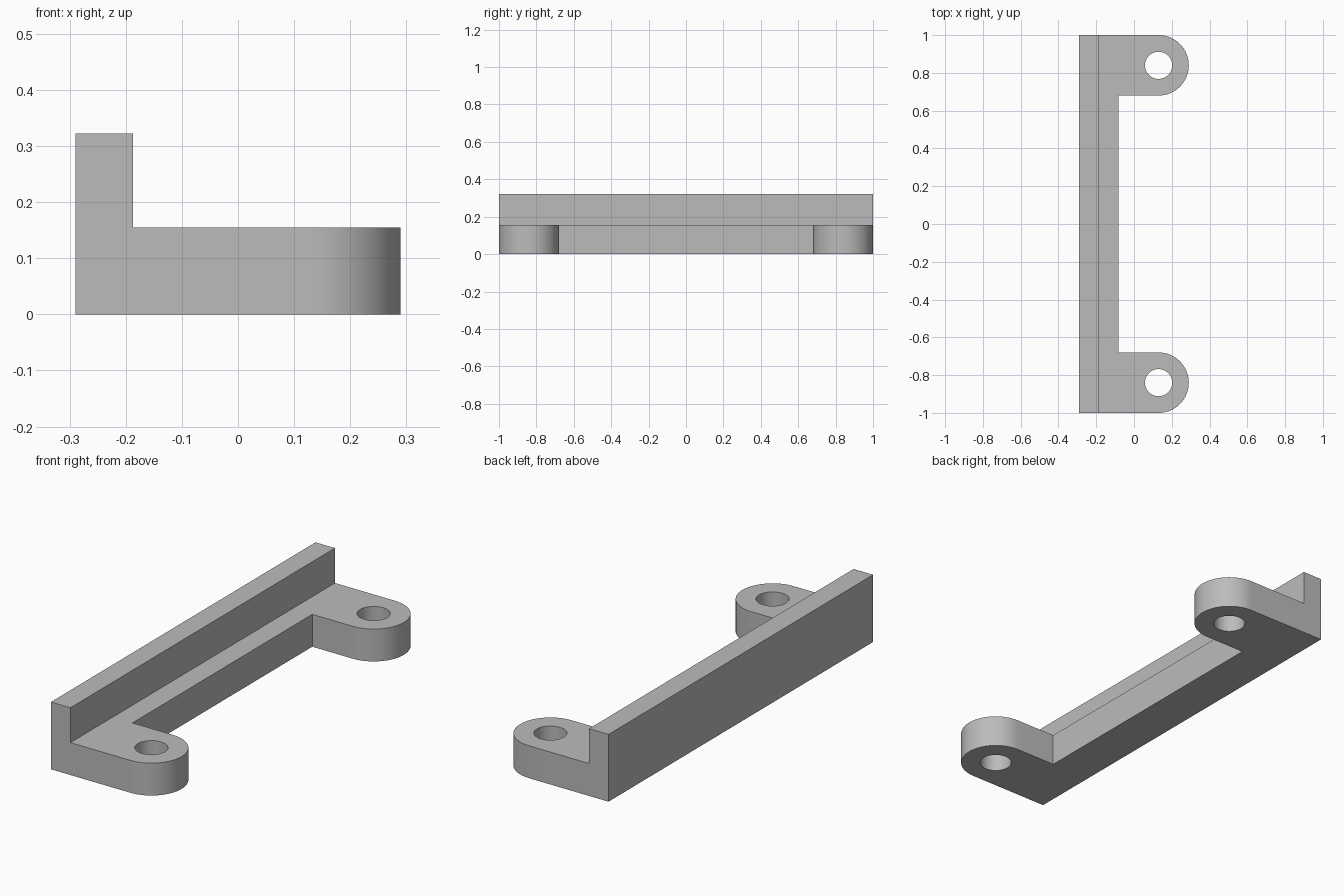
import bpy, bmesh, math
from mathutils import Vector

cube = bpy.data.objects.get("Cube")
if cube:
    bpy.data.objects.remove(cube, do_unlink=True)

BACK, RAIL_X, INNER_X = -0.29, -0.187, -0.083
BASE_TOP, RAIL_TOP = 0.155, 0.322
LUG_X, LUG_Y, LUG_R, HOLE_R = 0.13, 0.84, 0.16, 0.072
SEGMENTS = 32

grey = bpy.data.materials.new("plain grey")
grey.use_nodes = True
colour = (0.5, 0.5, 0.5, 1)
grey.diffuse_color = colour
grey.node_tree.nodes["Principled BSDF"].inputs["Base Color"].default_value = colour


def lug_arc(cy):
    """Rounded lug end, running from low y to high y."""
    angles = [math.pi * (i / SEGMENTS - 0.5) for i in range(SEGMENTS + 1)]
    return [(LUG_X + LUG_R * math.cos(a), cy + LUG_R * math.sin(a)) for a in angles]


# Base outline: back strip with a rounded lug at each end
inner_y = LUG_Y - LUG_R
outline = [(BACK, -1)] + lug_arc(-LUG_Y) + [(INNER_X, -inner_y), (INNER_X, inner_y)]
outline += lug_arc(LUG_Y) + [(BACK, 1)]

bm = bmesh.new()
face = bm.faces.new([bm.verts.new((x, y, 0)) for x, y in outline])
raised = bmesh.ops.extrude_face_region(bm, geom=[face], use_keep_orig=True)["geom"]
bmesh.ops.translate(bm, vec=(0, 0, BASE_TOP),
                    verts=[g for g in raised if isinstance(g, bmesh.types.BMVert)])
bmesh.ops.recalc_face_normals(bm, faces=bm.faces)

# Upright rail: split off the back strip of the top and pull it up
top = max(bm.faces, key=lambda f: f.calc_center_median().z)
bmesh.ops.bisect_plane(bm, geom=[top, *top.edges, *top.verts],
                       plane_co=(RAIL_X, 0, 0), plane_no=(1, 0, 0))
strip = min((f for f in bm.faces if f.normal.z > 0.9),
            key=lambda f: f.calc_center_median().x)
raised = bmesh.ops.extrude_face_region(bm, geom=[strip])["geom"]
bmesh.ops.translate(bm, vec=(0, 0, RAIL_TOP - BASE_TOP),
                    verts=[g for g in raised if isinstance(g, bmesh.types.BMVert)])
bmesh.ops.recalc_face_normals(bm, faces=bm.faces)

mesh = bpy.data.meshes.new("bracket")
bm.to_mesh(mesh)
bm.free()
mesh.materials.append(grey)
bracket = bpy.data.objects.new("bracket", mesh)
bpy.context.collection.objects.link(bracket)

# Screw holes through both lugs
for side, cy in (("front", -LUG_Y), ("back", LUG_Y)):
    bpy.ops.mesh.primitive_cylinder_add(vertices=48, radius=HOLE_R, depth=1,
                                        location=(LUG_X, cy, 0))
    cutter = bpy.context.object
    cutter.name = side + "_hole_cutter"
    cutter.data.materials.append(grey)
    cutter.hide_render = True
    cut = bracket.modifiers.new(side + "_hole", "BOOLEAN")
    cut.operation, cut.solver, cut.object = "DIFFERENCE", "EXACT", cutter
    bpy.context.view_layer.objects.active = bracket
    bpy.ops.object.modifier_apply(modifier=cut.name)
    bpy.data.objects.remove(cutter, do_unlink=True)

bpy.ops.object.select_all(action="DESELECT")
bracket.select_set(True)
bpy.context.view_layer.objects.active = bracket
bpy.ops.object.shade_smooth_by_angle(angle=math.radians(30))
